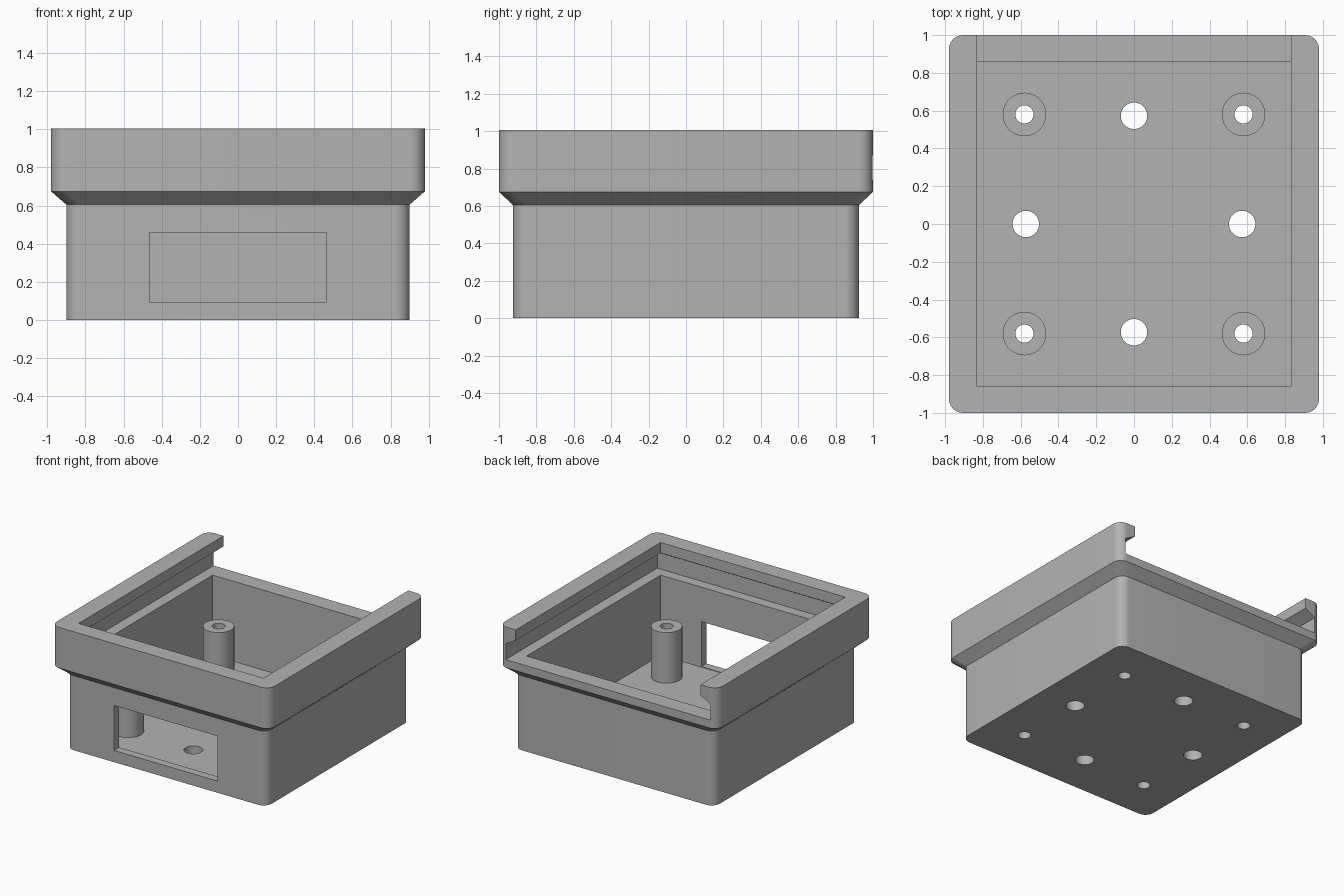
import bpy
import bmesh
import math

if "Cube" in bpy.data.objects:
    bpy.data.objects.remove(bpy.data.objects["Cube"], do_unlink=True)

grey = bpy.data.materials.new("plain_grey")
grey.use_nodes = True
COLOUR = (0.45, 0.45, 0.45, 1)
grey.diffuse_color = COLOUR
grey.node_tree.nodes["Principled BSDF"].inputs["Base Color"].default_value = COLOUR


def finish(name, bm):
    bmesh.ops.recalc_face_normals(bm, faces=bm.faces)
    mesh = bpy.data.meshes.new(name)
    bm.to_mesh(mesh)
    bm.free()
    mesh.materials.append(grey)
    ob = bpy.data.objects.new(name, mesh)
    bpy.context.collection.objects.link(ob)
    return ob


def outline(half_x, y0, y1, radius, steps=10):
    """Rectangle outline, with rounded corners when radius is set."""
    if not radius:
        return [(half_x, y1), (-half_x, y1), (-half_x, y0), (half_x, y0)]
    points = []
    corners = [(1, y1 - radius), (-1, y1 - radius), (-1, y0 + radius), (1, y0 + radius)]
    for i, (side, cy) in enumerate(corners):
        for k in range(steps + 1):
            a = math.pi / 2 * (i + k / steps)
            points.append((side * (half_x - radius) + radius * math.cos(a),
                           cy + radius * math.sin(a)))
    return points


def loft(name, levels, radius=0):
    """Solid through levels of (z, half_x, y0, y1)."""
    bm = bmesh.new()
    rings = [[bm.verts.new((x, y, z)) for x, y in outline(hx, y0, y1, radius)]
             for z, hx, y0, y1 in levels]
    for a, b in zip(rings, rings[1:]):
        for i in range(len(a)):
            j = (i + 1) % len(a)
            bm.faces.new((a[i], a[j], b[j], b[i]))
    bm.faces.new(rings[0][::-1])
    bm.faces.new(rings[-1])
    return finish(name, bm)


def cylinder(name, x, y, radius, z0, z1):
    bm = bmesh.new()
    bmesh.ops.create_cone(bm, cap_ends=True, segments=48, radius1=radius,
                          radius2=radius, depth=z1 - z0)
    bmesh.ops.translate(bm, verts=bm.verts, vec=(x, y, (z0 + z1) / 2))
    return finish(name, bm)


def cut(target, cutter):
    mod = target.modifiers.new("cut", "BOOLEAN")
    mod.operation = "DIFFERENCE"
    mod.solver = "EXACT"
    mod.object = cutter
    bpy.context.view_layer.objects.active = target
    bpy.ops.object.modifier_apply(modifier=mod.name)
    bpy.data.objects.remove(cutter, do_unlink=True)


def smooth(ob):
    bpy.ops.object.select_all(action="DESELECT")
    ob.select_set(True)
    bpy.context.view_layer.objects.active = ob
    bpy.ops.object.shade_smooth_by_angle(angle=math.radians(30))


FLOOR = 0.09
TOP = 1.005

# Outer shell: lower box, flare and wider collar
box = loft("enclosure_body", [(0, 0.9, -0.925, 0.925), (0.605, 0.9, -0.925, 0.925),
                              (0.675, 0.98, -1, 1), (TOP, 0.98, -1, 1)], radius=0.075)

# Main cavity
cut(box, loft("cavity_cutter", [(FLOOR, 0.83, -0.86, 0.86), (0.8, 0.83, -0.86, 0.86)]))

# Sliding lid channel, overhung by a lip and open at the back
cut(box, loft("lid_channel_cutter", [(0.74, 0.92, -0.945, 1.2), (0.87, 0.92, -0.945, 1.2),
                                     (0.92, 0.83, -0.86, 1.2), (1.2, 0.83, -0.86, 1.2)]))

# Front window
cut(box, loft("window_cutter", [(0.095, 0.465, -1.1, -0.8), (0.46, 0.465, -1.1, -0.8)]))

# Large floor holes
for hx, hy in [(0, 0.573), (0, -0.573), (0.573, 0), (-0.573, 0)]:
    cut(box, cylinder("hole_cutter", hx, hy, 0.07, -0.1, 0.3))

# Four hollow screw posts, with their holes running through the floor
for side, sx in [("left", 1), ("right", -1)]:
    for end, sy in [("front", -1), ("back", 1)]:
        px, py = 0.58 * sx, 0.58 * sy
        cut(box, cylinder("hole_cutter", px, py, 0.048, -0.1, 0.3))
        post = cylinder(f"{end}_{side}_post", px, py, 0.115, FLOOR, 0.5)
        cut(post, cylinder("hole_cutter", px, py, 0.048, 0, 0.7))
        smooth(post)

smooth(box)
